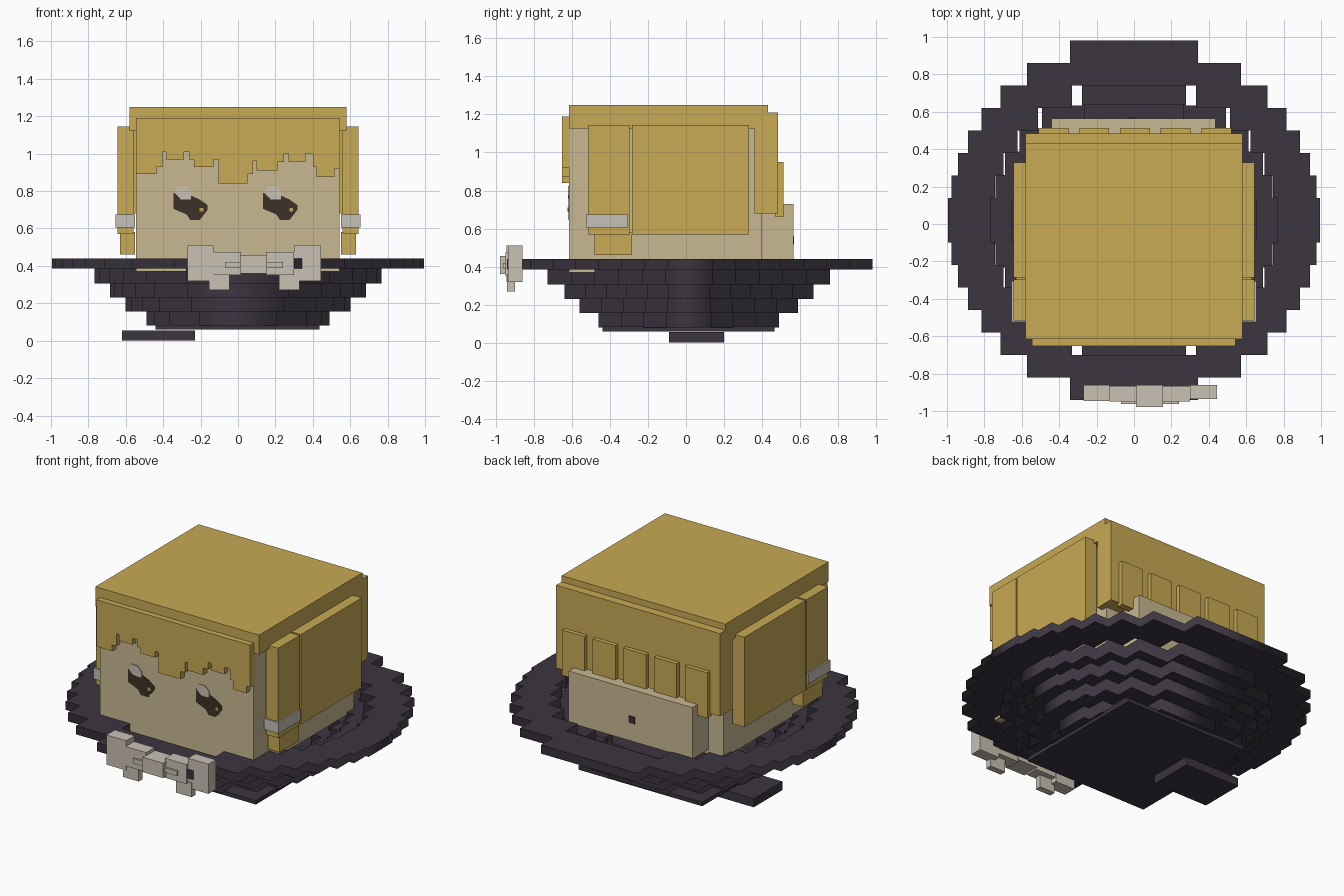
import bpy, bmesh, math

if "Cube" in bpy.data.objects:
    bpy.data.objects.remove(bpy.data.objects["Cube"])


def material(name, rgb):
    m = bpy.data.materials.new(name)
    m.diffuse_color = (*rgb, 1)
    m.use_nodes = True
    m.node_tree.nodes["Principled BSDF"].inputs["Base Color"].default_value = m.diffuse_color
    return m


GOLD = material("gold hair", (0.578, 0.402, 0.089))
SKIN = material("tan skin", (0.584, 0.479, 0.287))
DARK = material("dark plum", (0.045, 0.036, 0.051))
CREAM = material("cream ribbon", (0.584, 0.533, 0.456))
SILVER = material("silver band", (0.560, 0.530, 0.480))
BROWN = material("dark brown", (0.045, 0.032, 0.021))


def add(name, mesh, mat):
    mesh.materials.clear()
    mesh.materials.append(mat)
    ob = bpy.data.objects.new(name, mesh)
    bpy.context.collection.objects.link(ob)
    return ob


def box(name, mat, x, y, z):
    bm = bmesh.new()
    bmesh.ops.create_cube(bm, size=1)
    for v in bm.verts:
        for i, (a, b) in enumerate((x, y, z)):
            v.co[i] = (a + b) / 2 + v.co[i] * (b - a)
    me = bpy.data.meshes.new(name)
    bm.to_mesh(me)
    bm.free()
    return add(name, me, mat)


def plate(name, mat, pts, y0, y1):
    """Extrude an (x, z) outline from y0 to y1."""
    bm = bmesh.new()
    face = bm.faces.new([bm.verts.new((x, y0, z)) for x, z in pts])
    ext = bmesh.ops.extrude_face_region(bm, geom=[face])["geom"]
    for v in ext:
        if isinstance(v, bmesh.types.BMVert):
            v.co.y = y1
    bmesh.ops.recalc_face_normals(bm, faces=bm.faces[:])
    me = bpy.data.meshes.new(name)
    bm.to_mesh(me)
    bm.free()
    return add(name, me, mat)


def stepped_circle(radius, rows, depth):
    """Outline of a disc built from rows of blocks."""
    h = depth / rows
    quarter = []
    for k in range(1, rows + 1):
        w = math.sqrt(max(radius ** 2 - (h * k - 0.02) ** 2, 0.01))
        quarter += [(w, h * (k - 1)), (w, h * k)]
    quarter = quarter[1:]
    right = [(x, -y) for x, y in reversed(quarter)] + quarter
    return right + [(-x, y) for x, y in reversed(right)]


def ring(name, outlines, z0, z1, cy):
    cu = bpy.data.curves.new(name, 'CURVE')
    cu.dimensions, cu.fill_mode = '2D', 'BOTH'
    cu.extrude = (z1 - z0) / 2
    for pts in outlines:
        sp = cu.splines.new('POLY')
        sp.points.add(len(pts) - 1)
        for p, (x, y) in zip(sp.points, pts):
            p.co = (x, y, 0, 1)
        sp.use_cyclic_u = True
    tmp = bpy.data.objects.new(name + "_curve", cu)
    bpy.context.collection.objects.link(tmp)
    dg = bpy.context.evaluated_depsgraph_get()
    me = bpy.data.meshes.new_from_object(tmp.evaluated_get(dg))
    bpy.data.objects.remove(tmp)
    ob = add(name, me, DARK)
    ob.location = (0, cy, (z0 + z1) / 2)


# Stepped bowl: wide rim, four shrinking tiers, base and foot
ring("rim", [stepped_circle(1.0, 8, 0.96), stepped_circle(0.775, 6, 0.72)], 0.385, 0.44, 0.02)
tiers = [(0.775, 0.743, 6), (0.69, 0.655, 6), (0.608, 0.575, 5), (0.50, 0.475, 4)]
heights = [0.385, 0.305, 0.23, 0.155, 0.08]
for i, (r, d, n) in enumerate(tiers):
    loops = [stepped_circle(r, n, d)]
    if i < 3:
        r2, d2, n2 = tiers[i + 1]
        loops.append(stepped_circle(r2 - 0.03, n2, d2 - 0.03))
    ring(f"bowl_tier_{i + 1}", loops, heights[i + 1], heights[i], 0.015)
box("bowl_base", DARK, (-0.44, 0.435), (-0.44, 0.465), (0.06, 0.085))
box("foot", DARK, (-0.62, -0.23), (-0.09, 0.20), (0.005, 0.06)).location.z = -0.005

# Head and rear block
box("head", SKIN, (-0.545, 0.542), (-0.615, 0.40), (0.37, 1.19))
box("rear_block", SKIN, (-0.44, 0.435), (0.17, 0.565), (0.40, 0.73))
box("rear_mark", BROWN, (-0.035, 0.01), (0.56, 0.569), (0.515, 0.56))

# Hair: cap, back panel, back locks
box("hair_cap", GOLD, (-0.58, 0.58), (-0.615, 0.43), (1.125, 1.25))
box("hair_back", GOLD, (-0.58, 0.58), (0.36, 0.485), (0.68, 1.21))
for i in range(5):
    x = -0.51 + i * 0.2175
    box(f"back_lock_{i + 1}", GOLD, (x, x + 0.16), (0.47, 0.512), (0.66, 0.95))

# Ragged fringe: each step is (right edge x, bottom z)
steps = [(-.435, .89), (-.405, .93), (-.385, 1.01), (-.29, .97), (-.26, 1.01), (-.235, .965),
         (-.13, .93), (-.105, .97), (.05, .84), (.08, .89), (.10, .96), (.21, .91), (.245, .955),
         (.27, 1.0), (.36, .955), (.40, 1.0), (.42, .93), (.515, .875), (.543, .92)]
fringe, left = [(-0.545, 1.19)], -0.545
for x, z in steps:
    fringe += [(left, z), (x, z)]
    left = x
plate("fringe", GOLD, fringe + [(left, 1.19)], -0.652, -0.61)

# Side hair with bands, mirrored left and right
for side, s in (("left", -1), ("right", 1)):
    def span(a, b):
        return tuple(sorted((a * s, b * s)))
    box(f"{side}_hair_panel", GOLD, span(0.56, 0.645), (-0.285, 0.33), (0.57, 1.145))
    box(f"{side}_front_lock", GOLD, span(0.56, 0.645), (-0.515, -0.298), (0.57, 1.145))
    box(f"{side}_lock_tip", GOLD, span(0.55, 0.63), (-0.48, -0.285), (0.46, 0.58))
    box(f"{side}_band", SILVER, span(0.552, 0.655), (-0.525, -0.305), (0.605, 0.675))

# Eyes: thin slanted plates with highlight and glint
eye = [(-.345, .79), (-.31, .79), (-.31, .755), (-.25, .755), (-.25, .775), (-.205, .755),
       (-.162, .725), (-.162, .70), (-.205, .645), (-.255, .645), (-.275, .675), (-.345, .705)]
shine = [(-.34, .79), (-.325, .825), (-.28, .825), (-.25, .795), (-.25, .757), (-.305, .757)]
glint = [(-.205, .69), (-.185, .69), (-.185, .71), (-.205, .71)]
for side, dx in (("left", 0), ("right", 0.48)):
    for part, mat, pts, y in (("eye", BROWN, eye, -.619), ("eye_shine", CREAM, shine, -.621),
                              ("eye_glint", GOLD, glint, -.622)):
        plate(f"{side}_{part}", mat, [(x + dx, z) for x, z in pts], y, -0.614)

# Bow on the front of the rim
box("bow_left_lobe", CREAM, (-0.27, -0.13), (-0.945, -0.86), (0.32, 0.51))
box("bow_right_lobe", CREAM, (0.30, 0.445), (-0.935, -0.86), (0.32, 0.51))
box("bow_left_loop", CREAM, (-0.13, 0.015), (-0.95, -0.865), (0.35, 0.475))
box("bow_right_loop", CREAM, (0.15, 0.30), (-0.95, -0.865), (0.35, 0.475))
box("bow_knot", CREAM, (0.01, 0.155), (-0.978, -0.86), (0.36, 0.455))
box("bow_crease", CREAM, (-0.07, 0.24), (-0.962, -0.90), (0.39, 0.42))
box("bow_left_tail", CREAM, (-0.155, -0.045), (-0.94, -0.90), (0.27, 0.36))
box("bow_right_tail", CREAM, (0.22, 0.33), (-0.94, -0.90), (0.27, 0.36))
